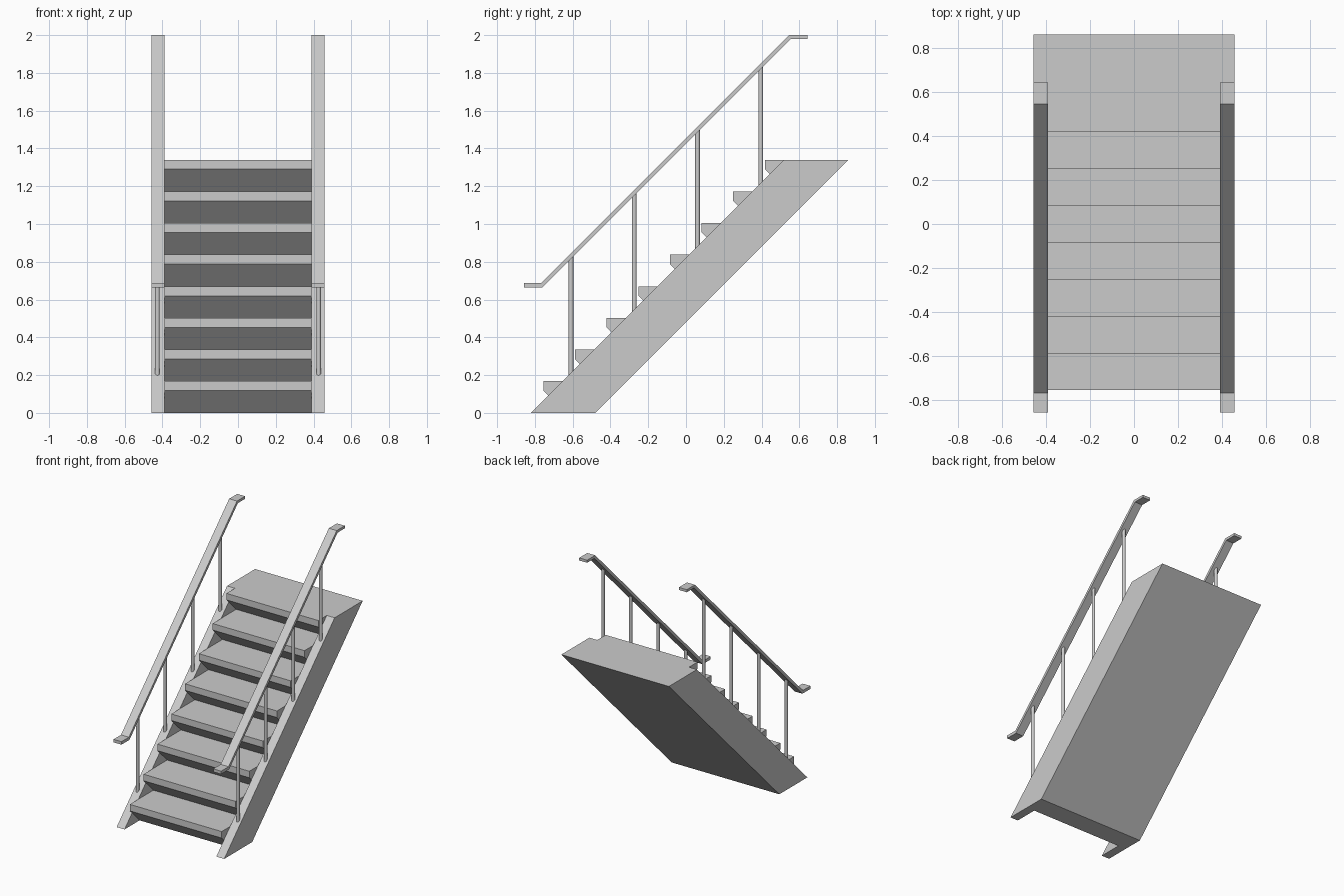
import bpy, bmesh
from mathutils import Vector

if "Cube" in bpy.data.objects:
    bpy.data.objects.remove(bpy.data.objects["Cube"])

GREY = (0.6, 0.6, 0.6, 1.0)
mat = bpy.data.materials.new("plain grey")
mat.use_nodes = True
mat.diffuse_color = GREY
mat.node_tree.nodes["Principled BSDF"].inputs["Base Color"].default_value = GREY

STEPS = 8
RISE = 1.34 / STEPS          # equal rise and going: 45 degree flight
INNER, OUTER = 0.39, 0.457   # stringer and handrail sides


def finish(name, bm):
    bmesh.ops.recalc_face_normals(bm, faces=bm.faces[:])
    mesh = bpy.data.meshes.new(name)
    bm.to_mesh(mesh)
    bm.free()
    mesh.materials.append(mat)
    obj = bpy.data.objects.new(name, mesh)
    bpy.context.collection.objects.link(obj)
    return obj


def extrude_profile(name, profile, x0, x1):
    """Extrude a side profile of (y, z) points from x0 to x1."""
    bm = bmesh.new()
    face = bm.faces.new([bm.verts.new((x0, y, z)) for y, z in profile])
    out = bmesh.ops.extrude_face_region(bm, geom=[face])
    moved = [v for v in out["geom"] if isinstance(v, bmesh.types.BMVert)]
    bmesh.ops.translate(bm, verts=moved, vec=Vector((x1 - x0, 0, 0)))
    return finish(name, bm)


def baluster(name, x, y, z0, z1, radius=0.0125, sides=12):
    bm = bmesh.new()
    bmesh.ops.create_cone(bm, cap_ends=True, segments=sides, radius1=radius,
                          radius2=radius, depth=z1 - z0)
    bmesh.ops.translate(bm, verts=bm.verts[:], vec=(x, y, (z0 + z1) / 2))
    for f in bm.faces:
        f.smooth = len(f.verts) == 4
    obj = finish(name, bm)
    for e in obj.data.edges:     # crisp rims at the end caps
        a, b = (obj.data.vertices[i].co.z for i in e.vertices)
        e.use_edge_sharp = abs(a - b) < 0.001


# Solid flight: nosed treads with raked risers over a sloping soffit
flight = [(0.86, 1.34), (-0.48, 0.0)]
LIP = 0.05
for k in range(STEPS):
    nose, low = -0.755 + k * RISE, k * RISE
    flight += [(nose + RISE - LIP, low), (nose, low + RISE - LIP), (nose, low + RISE)]
extrude_profile("stair_flight", flight, -INNER, INNER)

stringer = [(-0.82, 0), (-0.48, 0), (0.86, 1.34), (0.52, 1.34)]
handrail = [(-0.857, 0.665), (-0.76, 0.665), (0.555, 1.98), (0.643, 1.98),
            (0.643, 2.0), (0.545, 2.0), (-0.767, 0.688), (-0.857, 0.688)]

# Stringer, handrail and four posts on each side
for side, s in (("left", 1), ("right", -1)):
    extrude_profile(side + "_stringer", stringer, s * INNER, s * OUTER)
    extrude_profile(side + "_handrail", handrail, s * INNER, s * OUTER)
    for i in range(4):
        y = -0.609 + i * 2 * RISE
        baluster(f"{side}_baluster_{i + 1}", s * 0.427, y, y + 0.808, y + 1.437)
